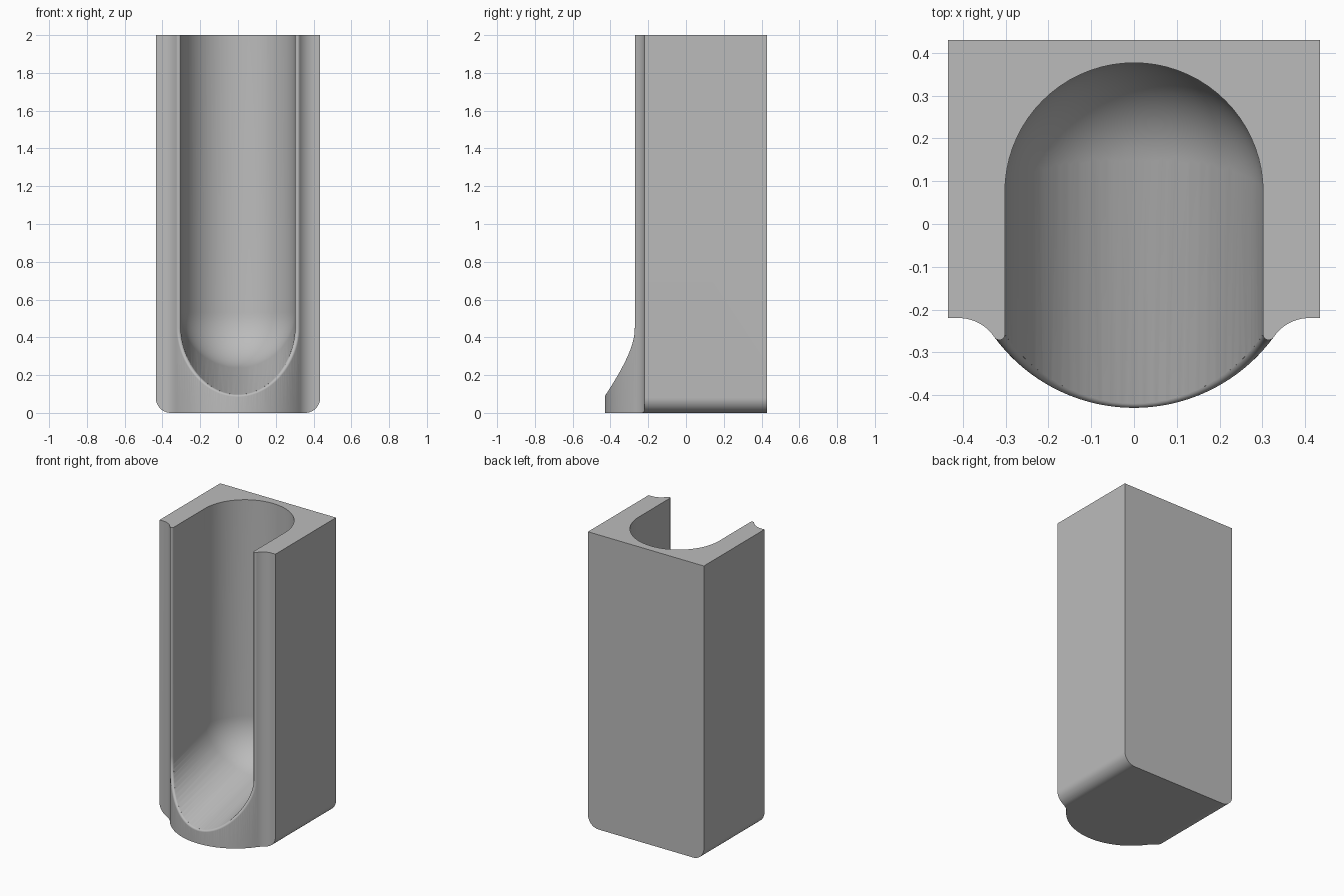
import bpy, bmesh, math
from mathutils import Vector

if "Cube" in bpy.data.objects:
    bpy.data.objects.remove(bpy.data.objects["Cube"])

R, YC = 0.405, -0.025          # bulging front: radius and centre y
r, rho = 0.302, 0.013          # channel radius, rim rounding radius
TILT = math.radians(14)        # slope of the channel floor
C0 = Vector((0, 0.075, 0.532)) # centre of the rounded channel end
D = Vector((0, -math.cos(TILT), -math.sin(TILT)))
UP = Vector((0, -math.sin(TILT), math.cos(TILT)))


def arc(cx, cy, rad, a0, a1, n):
    return [(cx + rad * math.cos(math.radians(a0 + (a1 - a0) * i / n)),
             cy + rad * math.sin(math.radians(a0 + (a1 - a0) * i / n))) for i in range(n + 1)]


def make(name, bm):
    bmesh.ops.recalc_face_normals(bm, faces=bm.faces)
    me = bpy.data.meshes.new(name)
    bm.to_mesh(me)
    bm.free()
    ob = bpy.data.objects.new(name, me)
    bpy.context.collection.objects.link(ob)
    return ob


def loft(name, rings):
    bm = bmesh.new()
    vs = [[bm.verts.new(p) for p in ring] for ring in rings]
    n = len(vs[0])
    for a, b in zip(vs, vs[1:]):
        for i in range(n):
            j = (i + 1) % n
            bm.faces.new((a[i], a[j], b[j], b[i]))
    bm.faces.new(vs[0])
    bm.faces.new(vs[-1])
    return make(name, bm)


def boolean(ob, cutter, op):
    m = ob.modifiers.new(cutter.name, 'BOOLEAN')
    m.object, m.operation, m.solver = cutter, op, 'EXACT'
    bpy.context.view_layer.objects.active = ob
    bpy.ops.object.modifier_apply(modifier=m.name)
    bpy.data.objects.remove(cutter)


# Holder body: box plan with concave shoulders blending into a round front
ang = math.degrees(math.atan2(-0.295, 0.41))
right = [(0.435, 0.43), (0.435, -0.22)] + arc(0.41, -0.32, 0.1, 90, 180 + ang, 14)
front = arc(0, YC, R, ang, -180 - ang, 64)[1:-1]
plan = right + front + [(-x, y) for x, y in reversed(right)]
body = loft("holder_body", [[(x, y, z) for x, y in plan] for z in (0, 2)])

# Rounded lower side edges
low = arc(0.355, 0.08, 0.08, 0, -90, 14)
outline = [(0.435, 2.2)] + low[:-1] + [(0.355, 0), (0.34, -0.1)]
outline = [(0.435, 2.2)] + low
outline += [(-x, z) for x, z in reversed(outline)]
envelope = loft("rounded_envelope", [[(x, y, z) for x, z in outline] for y in (-0.7, 0.7)])
boolean(body, envelope, 'INTERSECT')

# Channel: round end swept upward and forward
N = 72
bm = bmesh.new()
for i in range(N):
    a = 2 * math.pi * i / N
    flat = Vector((math.cos(a), math.sin(a), 0)) * r
    tilted = (Vector((1, 0, 0)) * math.cos(a) + UP * math.sin(a)) * r
    for p in (C0 + flat + Vector((0, 0, 2)), C0 + flat + D + Vector((0, 0, 2.2))):
        bm.verts.new(p)
    if flat.y >= -1e-6:
        bm.verts.new(C0 + flat)
    if tilted.z <= 1e-6:
        bm.verts.new(C0 + tilted)
        bm.verts.new(C0 + tilted + D)
    for k in range(1, 19):
        b = math.pi / 2 * k / 18
        v = Vector((math.cos(a) * math.cos(b), math.sin(a) * math.cos(b), -math.sin(b))) * r
        if v.dot(D) < -0.008:
            bm.verts.new(C0 + v)
bmesh.ops.remove_doubles(bm, verts=bm.verts, dist=0.0005)
res = bmesh.ops.convex_hull(bm, input=bm.verts)
junk = [g for g in res["geom_interior"] if isinstance(g, bmesh.types.BMVert)]
bmesh.ops.delete(bm, geom=junk, context='VERTS')
boolean(body, make("channel_cutter", bm), 'DIFFERENCE')


# Rim rounding: a rolled edge following the mouth of the channel
def reach(p, radius):
    # slide p along the floor direction until it meets the front cylinder
    s = (p.y - YC + math.sqrt(radius ** 2 - p.x ** 2)) / math.cos(TILT)
    return p + D * s


def rim_section(t, lift=0.0):
    n = Vector((1, 0, 0)) * math.cos(t) - UP * math.sin(t)
    c = reach(C0 + n * (r + rho), R - rho)
    e = reach(C0 + n * r, R)
    rad = Vector((c.x, c.y - YC, 0)).normalized()
    full = n.angle(rad) if n.angle(rad) > 0 else 0
    sweep = math.pi - full
    side = (rad + n * math.cos(sweep)).normalized()
    pts = [c + (-n * math.cos(sweep * k / 8) + side * math.sin(sweep * k / 8)) * rho
           for k in range(9)]
    pts += [pts[-1] + rad * 0.003, c + (e - c) * 1.4, pts[0] - n * 0.003]
    return [p + Vector((0, 0, lift)) for p in pts]


rings = [rim_section(0, 2)]
rings += [rim_section(math.pi * k / 64) for k in range(65)]
rings += [rim_section(math.pi, 2)]
boolean(body, loft("rim_cutter", rings), 'DIFFERENCE')

# Finish: grey, smooth curves with crisp edges
grey = bpy.data.materials.new("grey")
grey.diffuse_color = (0.5, 0.5, 0.5, 1)
grey.use_nodes = True
grey.node_tree.nodes["Principled BSDF"].inputs["Base Color"].default_value = grey.diffuse_color
body.data.materials.clear()
body.data.materials.append(grey)
for p in body.data.polygons:
    p.material_index = 0
bpy.ops.object.select_all(action='DESELECT')
body.select_set(True)
bpy.context.view_layer.objects.active = body
bpy.ops.object.shade_smooth_by_angle(angle=math.radians(30))
